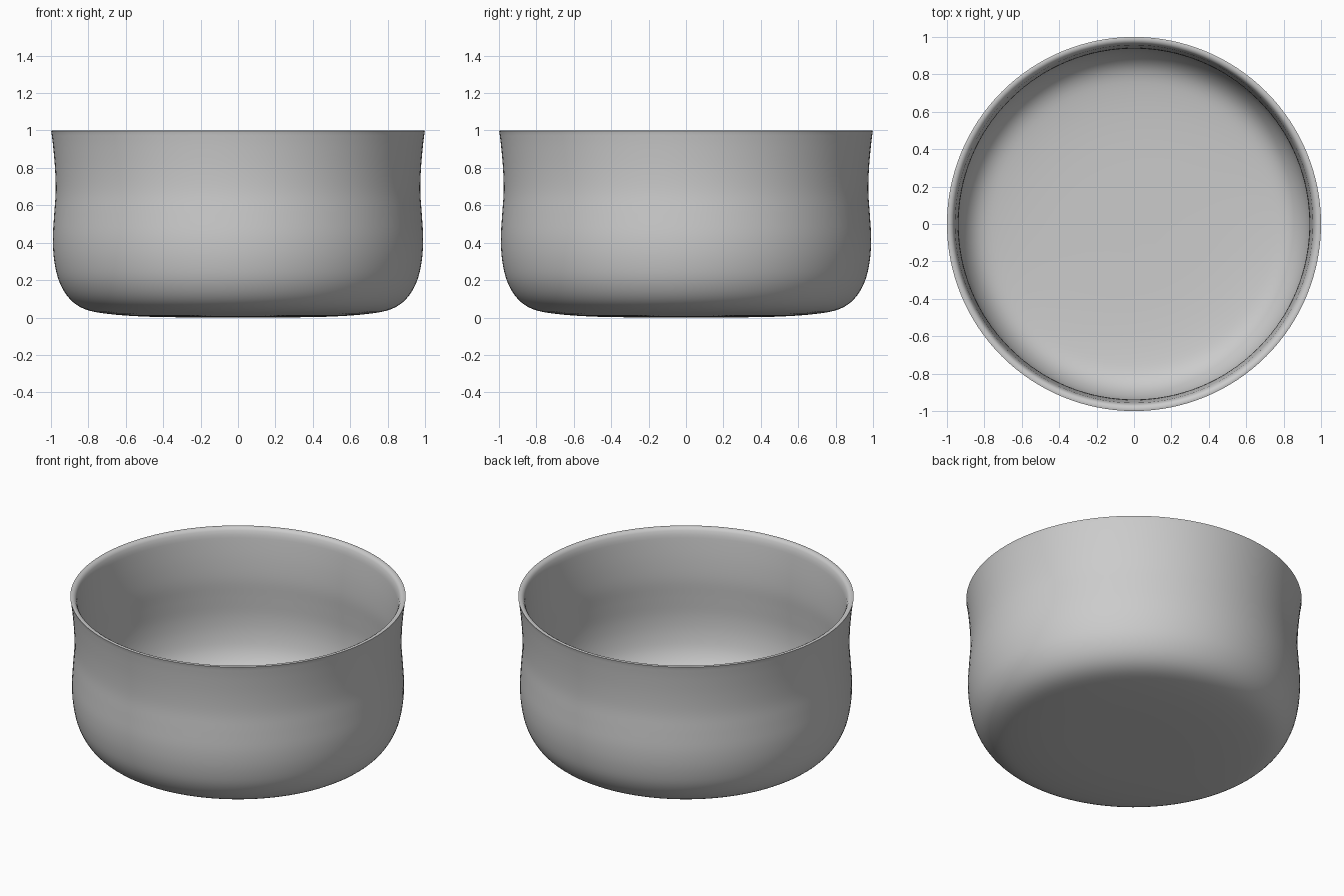
import bpy, bmesh, math
from mathutils import Vector

cube = bpy.data.objects.get("Cube")
if cube:
    bpy.data.objects.remove(cube, do_unlink=True)

SEGMENTS = 128
WALL = 0.037

# Outer wall from the centre of the base up to the lip (radius, height)
OUTER = [(0, 0), (0.3, 0.001), (0.52, 0.006), (0.7, 0.02), (0.82, 0.045),
         (0.9, 0.1), (0.955, 0.19), (0.982, 0.3), (0.99, 0.42), (0.983, 0.55),
         (0.975, 0.67), (0.978, 0.79), (0.988, 0.91), (0.998, 0.992)]


def smooth_path(points, steps=4):
    """Catmull-Rom curve through the points."""
    p = [Vector(q) for q in points]
    p = [2 * p[0] - p[1]] + p + [2 * p[-1] - p[-2]]
    path = []
    for a, b, c, d in zip(p, p[1:], p[2:], p[3:]):
        for i in range(steps):
            t = i / steps
            path.append(0.5 * (2 * b + (c - a) * t + (2 * a - 5 * b + 4 * c - d) * t ** 2
                               + (3 * b - a - 3 * c + d) * t ** 3))
    return path + [p[-2]]


def inward(path, distance):
    """Offset the path towards the inside of the bowl."""
    result = []
    for i, point in enumerate(path):
        along = (path[min(i + 1, len(path) - 1)] - path[max(i - 1, 0)]).normalized()
        result.append(point + Vector((-along.y, along.x)) * distance)
    result[0].x = 0
    return result


def lathe(name, path, material):
    bm = bmesh.new()
    verts = [bm.verts.new((p.x, 0, p.y)) for p in path]
    edges = [bm.edges.new(pair) for pair in zip(verts, verts[1:])]
    bmesh.ops.spin(bm, geom=verts + edges, cent=(0, 0, 0), axis=(0, 0, 1),
                   angle=math.tau, steps=SEGMENTS)
    bmesh.ops.remove_doubles(bm, verts=bm.verts, dist=0.0005)
    bmesh.ops.recalc_face_normals(bm, faces=bm.faces)
    mesh = bpy.data.meshes.new(name)
    bm.to_mesh(mesh)
    bm.free()
    mesh.materials.append(material)
    obj = bpy.data.objects.new(name, mesh)
    bpy.context.collection.objects.link(obj)
    bpy.context.view_layer.objects.active = obj
    obj.select_set(True)
    bpy.ops.object.shade_smooth_by_angle(angle=math.radians(50))
    return obj


grey = bpy.data.materials.new("light_grey")
grey.use_nodes = True
colour = (0.6, 0.6, 0.6, 1)
grey.diffuse_color = colour
grey.node_tree.nodes["Principled BSDF"].inputs["Base Color"].default_value = colour

# Bowl: outer wall, rounded lip, inner wall
outer = smooth_path(OUTER)
inner = inward(outer, WALL)
lip = [Vector(q) for q in ((1, 0.998), (0.994, 1), (0.982, 0.999), (0.971, 0.993), (0.964, 0.982))]
inner = [p for p in inner if p.y < 0.965]
lathe("bowl", outer + lip + inner[::-1], grey)
